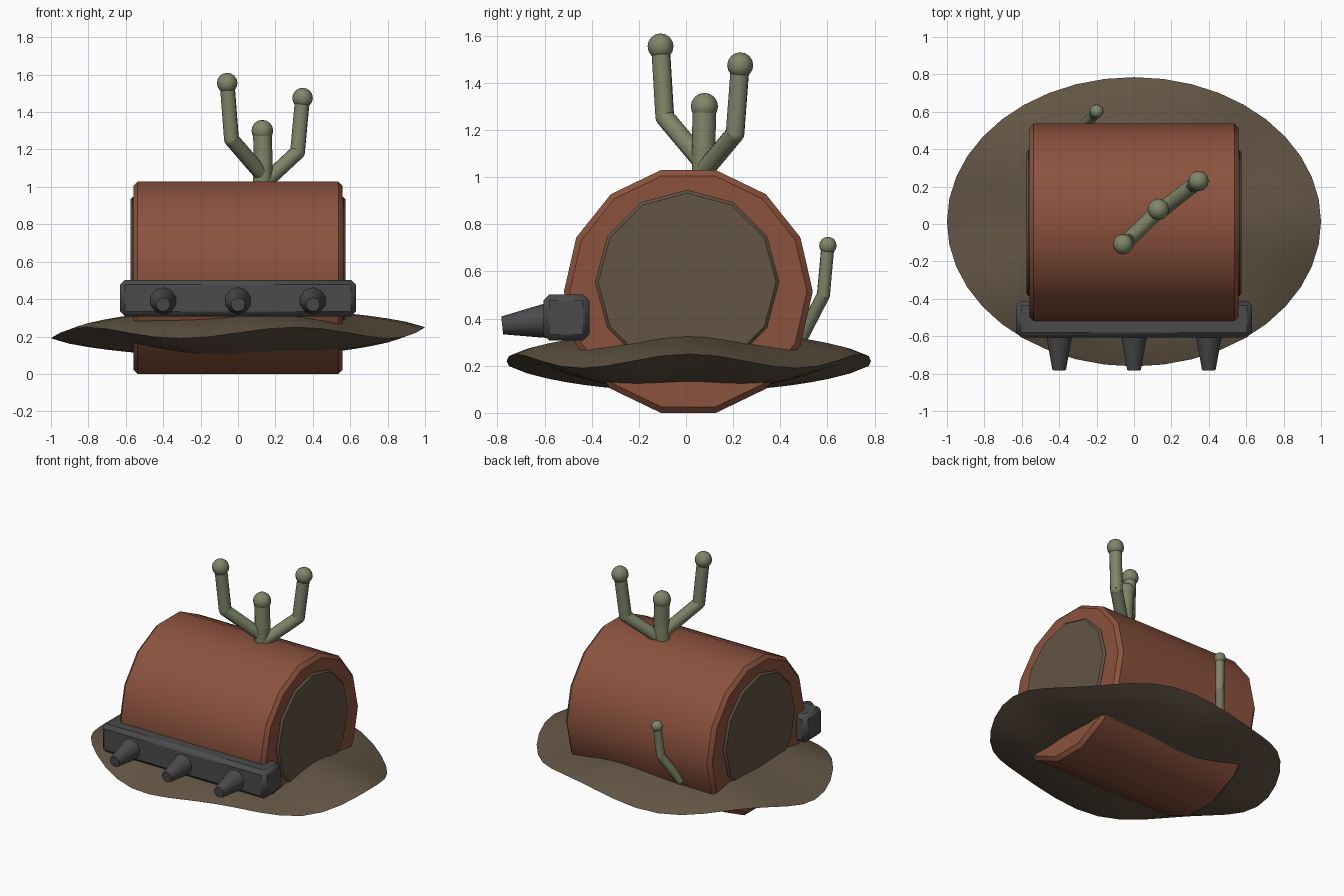
import bpy
import bmesh
from math import cos, sin, pi, radians
from mathutils import Vector, Matrix

if "Cube" in bpy.data.objects:
    bpy.data.objects.remove(bpy.data.objects["Cube"], do_unlink=True)


def material(name, rgb):
    m = bpy.data.materials.new(name)
    m.use_nodes = True
    m.diffuse_color = (*rgb, 1)
    m.node_tree.nodes["Principled BSDF"].inputs["Base Color"].default_value = (*rgb, 1)
    return m


RUST = material("rust red", (0.26, 0.085, 0.048))
BROWN = material("mud brown", (0.122, 0.09, 0.058))
GREY = material("dark grey", (0.07, 0.07, 0.073))
GREEN = material("moss green", (0.21, 0.24, 0.14))


def finish(name, bm, mat, bevel=0, angle=35):
    """Turn a bmesh into a shaded object, with an optional chamfer."""
    bmesh.ops.recalc_face_normals(bm, faces=bm.faces)
    mesh = bpy.data.meshes.new(name)
    bm.to_mesh(mesh)
    bm.free()
    obj = bpy.data.objects.new(name, mesh)
    bpy.context.collection.objects.link(obj)
    mesh.materials.append(mat)
    if bevel:
        mod = obj.modifiers.new("chamfer", 'BEVEL')
        mod.width = bevel
        mod.segments = 1
        mod.limit_method = 'ANGLE'
        mod.angle_limit = radians(40)
    bpy.ops.object.select_all(action='DESELECT')
    obj.select_set(True)
    bpy.context.view_layer.objects.active = obj
    bpy.ops.object.shade_smooth_by_angle(angle=radians(angle))
    return obj


def add_tube(bm, a, b, r1, r2, sides=12):
    """Tapered cylinder running from point a to point b."""
    a, b = Vector(a), Vector(b)
    d = b - a
    mat = Matrix.Translation((a + b) / 2) @ d.to_track_quat('Z', 'Y').to_matrix().to_4x4()
    bmesh.ops.create_cone(bm, cap_ends=True, segments=sides, radius1=r1,
                          radius2=r2, depth=d.length, matrix=mat)


def add_ball(bm, p, r):
    bmesh.ops.create_uvsphere(bm, u_segments=12, v_segments=8, radius=r,
                              matrix=Matrix.Translation(p))


def drum(name, half, y, z, r, sides, start, mat, bevel):
    """Prism lying along x, with its first corner at the angle start."""
    bm = bmesh.new()
    ring = []
    for i in range(sides):
        t = start + 2 * pi * i / sides
        ring.append(bm.verts.new((-half, y + r * cos(t), z + r * sin(t))))
    face = bm.faces.new(ring)
    out = bmesh.ops.extrude_face_region(bm, geom=[face])
    moved = [v for v in out["geom"] if isinstance(v, bmesh.types.BMVert)]
    bmesh.ops.translate(bm, verts=moved, vec=(2 * half, 0, 0))
    return finish(name, bm, mat, bevel)


# Barrel body and the plates in its two ends
drum("barrel_body", 0.56, 0.01, 0.515, 0.528, 14, 0, RUST, 0.024)
drum("end_plates", 0.575, 0.005, 0.555, 0.39, 12, 0, BROWN, 0.012)


# Wavy oval brim, a thin lens with five waves round its edge
def brim():
    bm = bmesh.new()
    seg, rings = 40, 10

    def point(r, t, side):
        h = 0.13 * max(0, 1 - r * r) ** 0.8
        z = 0.22 + 0.03 * r * r * cos(5 * t) + side * h
        return bm.verts.new((r * cos(t), 0.012 + 0.773 * r * sin(t), z))

    angles = [2 * pi * i / seg for i in range(seg)]
    rim = [point(1, t, 0) for t in angles]
    for side in (1, -1):
        outer = rim
        for k in range(rings - 1, 0, -1):
            inner = [point(k / rings, t, side) for t in angles]
            for i in range(seg):
                j = (i + 1) % seg
                bm.faces.new((outer[i], outer[j], inner[j], inner[i]))
            outer = inner
        centre = point(0, 0, side)
        for i in range(seg):
            bm.faces.new((outer[i], outer[(i + 1) % seg], centre))
    return finish("brim", bm, BROWN, angle=30)


brim()

# Front bar
bm = bmesh.new()
bmesh.ops.create_cube(bm, size=1, matrix=Matrix.Translation((0, -0.508, 0.405))
                      @ Matrix.Diagonal((1.26, 0.195, 0.196, 1)))
finish("front_bar", bm, GREY, 0.026)

# Three nozzles, drooping slightly
for label, x in (("right", -0.4), ("middle", 0), ("left", 0.4)):
    bm = bmesh.new()
    add_tube(bm, (x, -0.58, 0.392), (x, -0.78, 0.371), 0.076, 0.038, 10)
    finish(label + "_nozzle", bm, GREY, angle=40)


# Stalks: jointed tubes with a ball at the tip
def stalk(name, path, r, tip):
    bm = bmesh.new()
    for a, b in zip(path, path[1:]):
        add_tube(bm, a, b, r, r)
    for p in path[1:-1]:
        add_ball(bm, p, r)
    add_ball(bm, path[-1], tip)
    finish(name, bm, GREEN)


root = (0.13, 0.075, 1.02)
stalk("middle_stalk", [root, (0.135, 0.075, 1.13), (0.13, 0.078, 1.3)], 0.05, 0.058)
stalk("right_stalk", [(0.15, 0.09, 1.04), (-0.035, -0.09, 1.255),
                      (-0.058, -0.108, 1.555)], 0.04, 0.055)
stalk("left_stalk", [(0.14, 0.07, 1.02), (0.318, 0.208, 1.185),
                     (0.345, 0.23, 1.475)], 0.04, 0.055)
stalk("back_stalk", [(-0.3, 0.485, 0.31), (-0.215, 0.583, 0.5),
                     (-0.2, 0.602, 0.71)], 0.028, 0.037)
